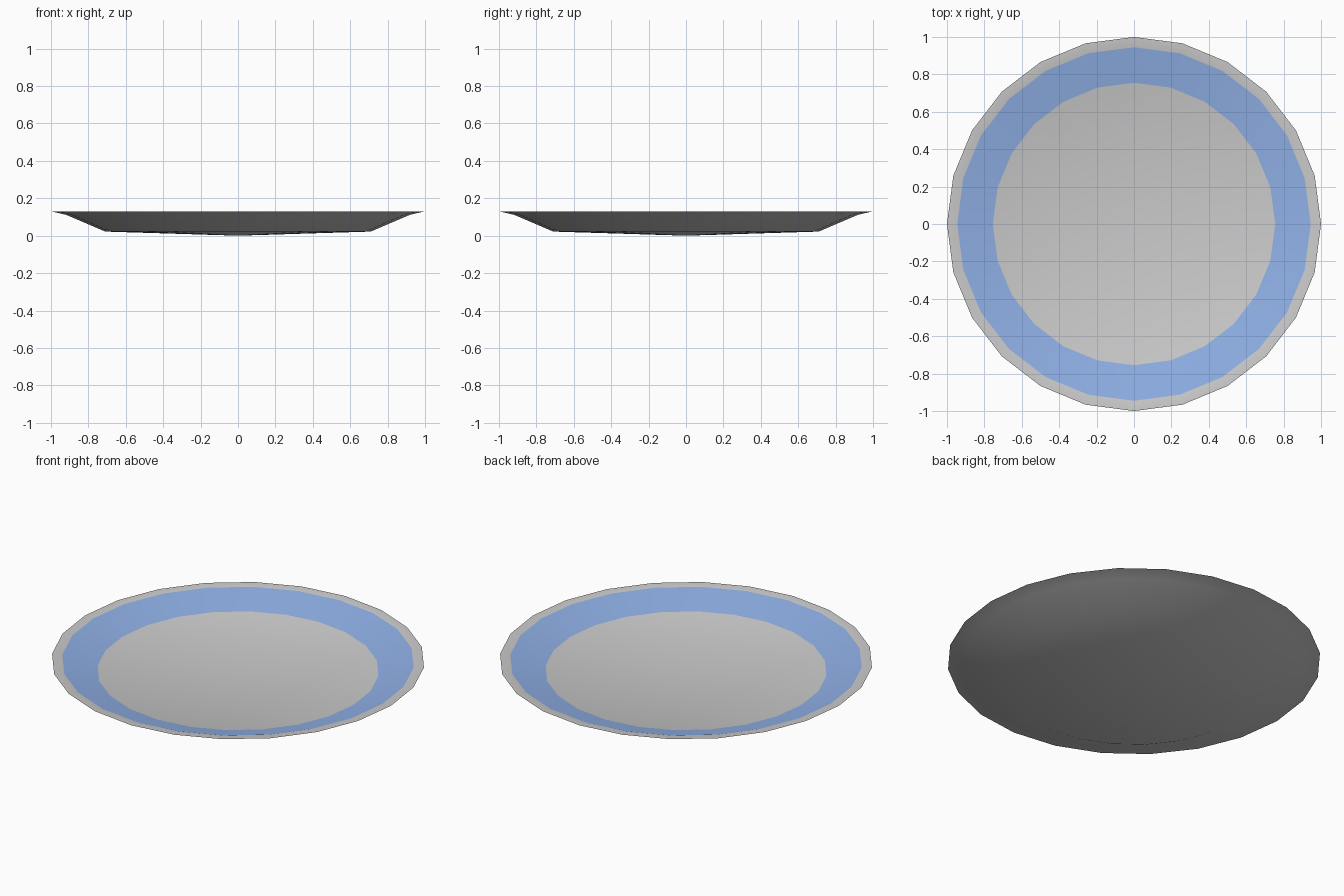
import bpy
from math import cos, sin, tau

if "Cube" in bpy.data.objects:
    bpy.data.objects.remove(bpy.data.objects["Cube"])

SIDES = 24

# Closed plate profile (radius, height, material of the band that follows)
PROFILE = [
    (0.0, 0.052, 0),     # dished floor centre
    (0.755, 0.07, 1),    # floor edge, blue band starts
    (0.945, 0.127, 0),   # blue band ends, flat rim
    (1.0, 0.13, 0),      # outer lip
    (0.92, 0.112, 0),    # underside of lip
    (0.71, 0.022, 0),    # foot of the sloping wall
    (0.0, 0.0, 0),       # shallow bottom point
]

# Revolve the profile around z
verts, rings = [], []
for r, z, _ in PROFILE:
    count = SIDES if r else 1
    rings.append([len(verts) + i for i in range(count)])
    verts += [(r * cos(tau * i / SIDES), r * sin(tau * i / SIDES), z) for i in range(count)]

faces, mats = [], []
for k in range(len(PROFILE) - 1):
    a, b = rings[k], rings[k + 1]
    for i in range(SIDES):
        j = (i + 1) % SIDES
        if len(a) == 1:
            f = (a[0], b[i], b[j])
        elif len(b) == 1:
            f = (a[i], b[0], a[j])
        else:
            f = (a[i], b[i], b[j], a[j])
        faces.append(f)
        mats.append(PROFILE[k][2])

mesh = bpy.data.meshes.new("plate")
mesh.from_pydata(verts, [], faces)
plate = bpy.data.objects.new("plate", mesh)
bpy.context.collection.objects.link(plate)

# Grey body and blue painted band
for name, color in (("ceramic", (0.8, 0.8, 0.8, 1)), ("blue_glaze", (0.28, 0.44, 0.8, 1))):
    m = bpy.data.materials.new(name)
    m.diffuse_color = color
    m.use_nodes = True
    m.node_tree.nodes["Principled BSDF"].inputs["Base Color"].default_value = m.diffuse_color
    mesh.materials.append(m)
mesh.polygons.foreach_set("material_index", mats)

# Smooth body with a crisp lip
bpy.context.view_layer.objects.active = plate
plate.select_set(True)
bpy.ops.object.shade_smooth_by_angle(angle=0.6)
